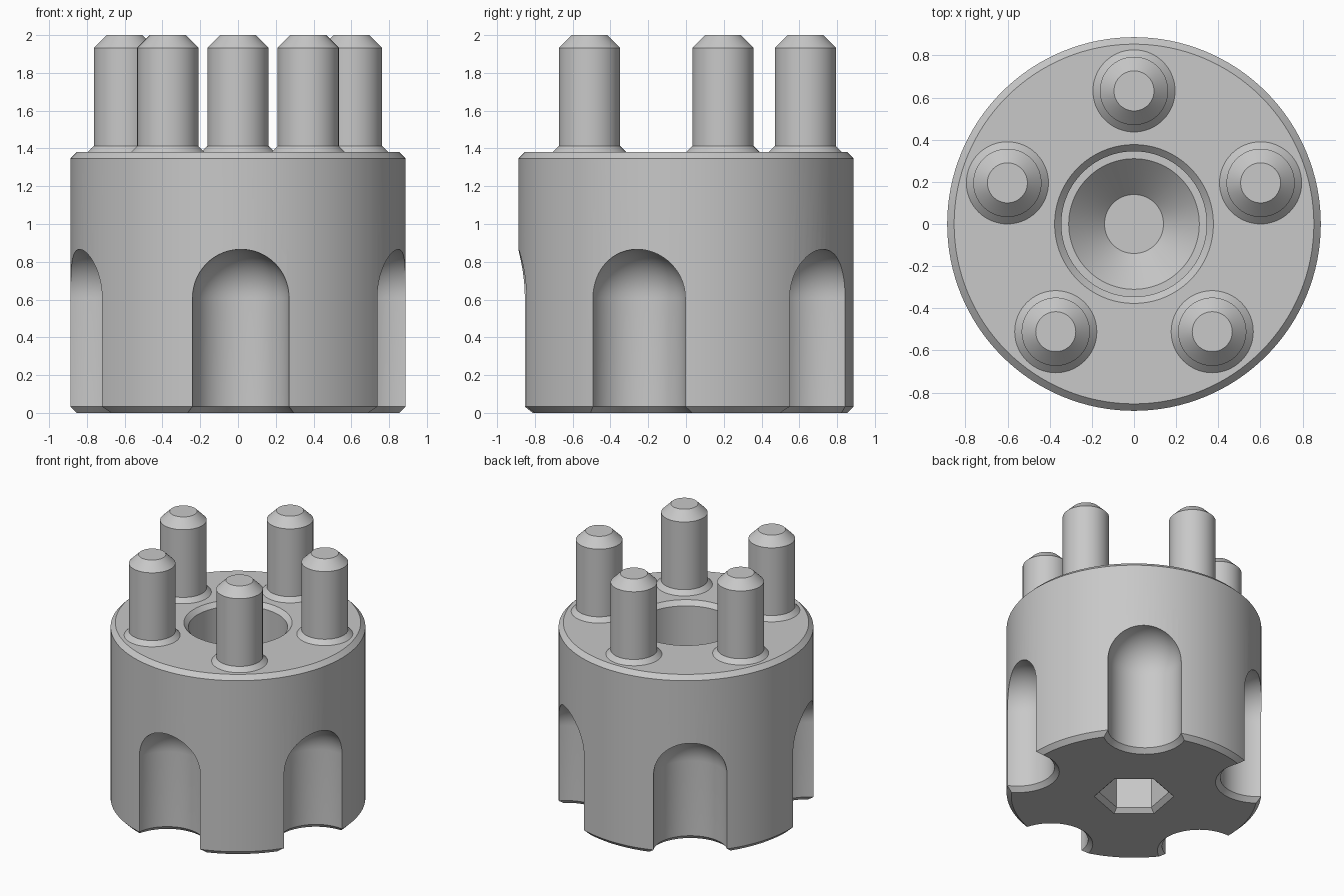
import bpy, bmesh, math
from math import sin, cos, pi, radians

if "Cube" in bpy.data.objects:
    bpy.data.objects.remove(bpy.data.objects["Cube"], do_unlink=True)

grey = bpy.data.materials.new("plain_grey")
grey.use_nodes = True
COLOUR = (0.58, 0.58, 0.58, 1)
grey.diffuse_color = COLOUR
grey.node_tree.nodes["Principled BSDF"].inputs["Base Color"].default_value = COLOUR

COUNT = 5
BODY_R, TOP, BEVEL = 0.887, 1.38, 0.033


def lathe(name, profile, sides, spot=(0, 0, 0), turn=0.0):
    """Closed solid turned from (radius, height) points, running bottom to top."""
    bm = bmesh.new()
    rings = []
    for r, z in profile:
        rings.append([bm.verts.new((r * cos(turn + 2 * pi * i / sides),
                                    r * sin(turn + 2 * pi * i / sides), z))
                      for i in range(sides)])
    for low, high in zip(rings, rings[1:]):
        for i in range(sides):
            j = (i + 1) % sides
            bm.faces.new((low[i], low[j], high[j], high[i]))
    bm.faces.new(rings[0][::-1])
    bm.faces.new(rings[-1])
    bmesh.ops.recalc_face_normals(bm, faces=bm.faces)
    mesh = bpy.data.meshes.new(name)
    bm.to_mesh(mesh)
    bm.free()
    mesh.materials.append(grey)
    obj = bpy.data.objects.new(name, mesh)
    obj.location = spot
    bpy.context.collection.objects.link(obj)
    return obj


def activate(obj):
    bpy.ops.object.select_all(action='DESELECT')
    obj.select_set(True)
    bpy.context.view_layer.objects.active = obj


def cut(target, cutter):
    cutter.hide_render = True
    mod = target.modifiers.new("cut", 'BOOLEAN')
    mod.operation = 'DIFFERENCE'
    mod.solver = 'EXACT'
    mod.object = cutter
    activate(target)
    bpy.ops.object.modifier_apply(modifier=mod.name)
    bpy.data.objects.remove(cutter, do_unlink=True)


def smooth(obj):
    activate(obj)
    bpy.ops.object.shade_smooth_by_angle(angle=radians(25))


# Round body with bevelled rims and a stepped central bore ending in a cone
body = lathe("body", [
    (BODY_R - BEVEL, 0), (BODY_R, BEVEL), (BODY_R, TOP - BEVEL), (BODY_R - BEVEL, TOP),
    (0.377, TOP), (0.345, TOP - BEVEL), (0.345, 0.75), (0.31, 0.75), (0.14, 0.58),
], 128)

# Round-ended grip flutes, flared at the bottom rim
FLUTE_R, FLUTE_Z, FLUTE_OUT = 0.258, 0.608, 0.881
dome = [(FLUTE_R * cos(a), FLUTE_Z + FLUTE_R * sin(a))
        for a in (radians(88) * k / 14 for k in range(15))]
flute = [(FLUTE_R + 2 * BEVEL, -BEVEL), (FLUTE_R, BEVEL)] + dome
for k in range(COUNT):
    a = radians(-89 + 72 * k)
    cut(body, lathe("flute_cutter", flute, 64, (FLUTE_OUT * cos(a), FLUTE_OUT * sin(a), 0)))

# Hexagonal socket with a bevelled mouth underneath
cut(body, lathe("socket_cutter", [(0.312, -BEVEL), (0.242, BEVEL), (0.242, 0.4)], 6,
                turn=radians(20)))
smooth(body)

# Ring of bevelled pins with flared feet
PIN_R, PIN_OUT = 0.162, 0.632
for k in range(COUNT):
    a = radians(90 + 72 * k)
    smooth(lathe("pin_%d" % (k + 1), [
        (0.195, TOP), (PIN_R, TOP + BEVEL), (PIN_R, 1.933), (0.095, 2.0),
    ], 64, (PIN_OUT * cos(a), PIN_OUT * sin(a), 0)))
